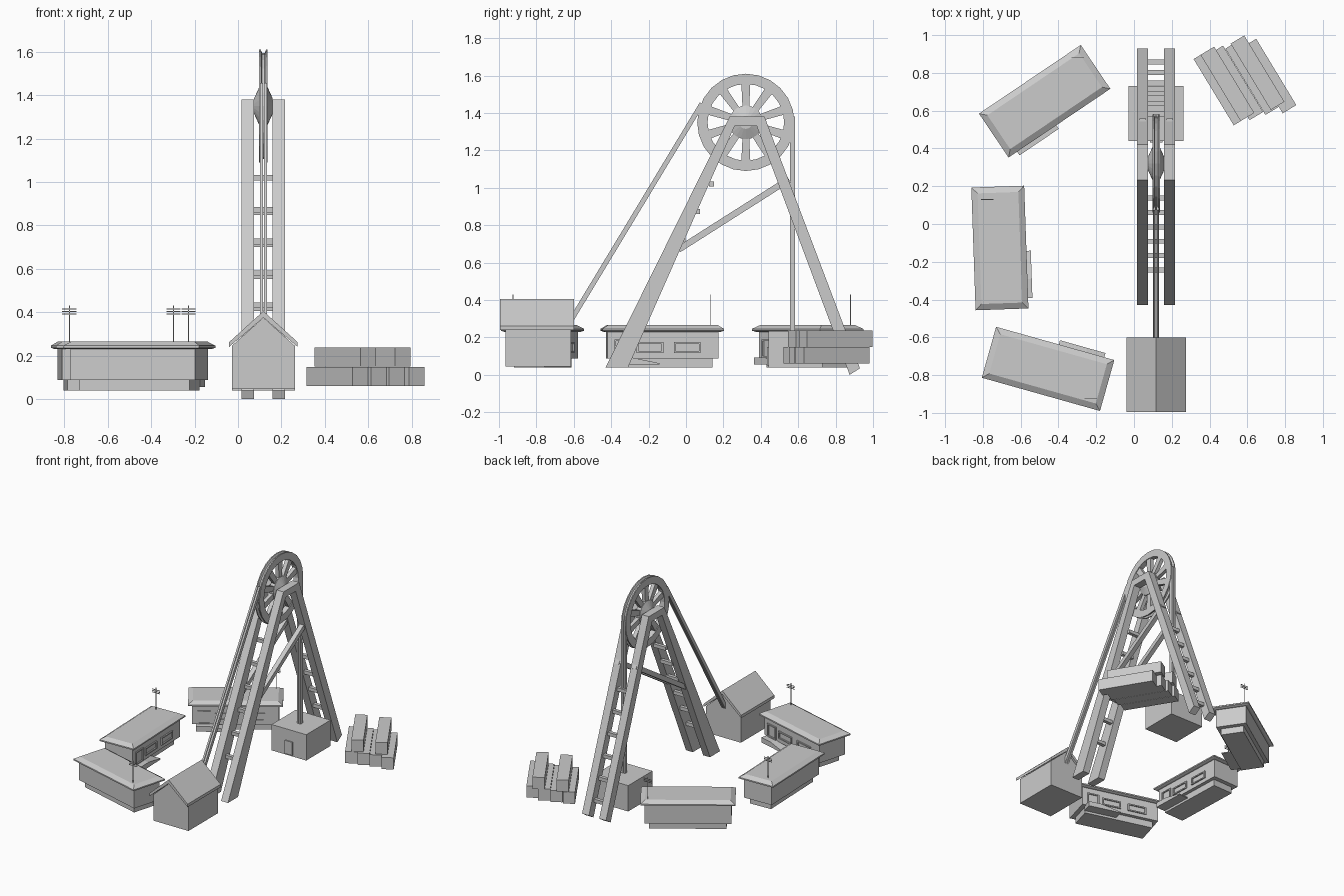
import bpy, bmesh, math
from mathutils import Vector, Matrix

if "Cube" in bpy.data.objects:
    bpy.data.objects.remove(bpy.data.objects["Cube"])

CX = 0.117            # centre line of the headframe
WY, WZ, WR = 0.32, 1.35, 0.26   # sheave wheel centre and radius


def make(name, bm, mat=None):
    bmesh.ops.recalc_face_normals(bm, faces=bm.faces)
    me = bpy.data.meshes.new(name)
    bm.to_mesh(me)
    bm.free()
    ob = bpy.data.objects.new(name, me)
    bpy.context.collection.objects.link(ob)
    if mat:
        ob.matrix_world = mat
    return ob


def box(name, x0, x1, y0, y1, z0, z1, mat=None):
    bm = bmesh.new()
    bmesh.ops.create_cube(bm, size=1)
    for v in bm.verts:
        v.co = Vector(((x0 + x1) / 2 + v.co.x * (x1 - x0),
                       (y0 + y1) / 2 + v.co.y * (y1 - y0),
                       (z0 + z1) / 2 + v.co.z * (z1 - z0)))
    return make(name, bm, mat)


def prism(name, pts, vec, mat=None):
    """Extrude a closed 3D outline along vec."""
    bm = bmesh.new()
    f = bm.faces.new([bm.verts.new(p) for p in pts])
    r = bmesh.ops.extrude_face_region(bm, geom=[f])
    bmesh.ops.translate(bm, vec=vec, verts=[g for g in r['geom'] if isinstance(g, bmesh.types.BMVert)])
    bm.faces.new(f.verts) if not f.is_valid else None
    return make(name, bm, mat)


def bar(name, x, a, b, wx, t):
    """Straight bar in the y-z plane from a to b, width wx and thickness t."""
    a, b = Vector((0, *a)), Vector((0, *b))
    d = (b - a).normalized()
    n = Vector((0, -d.z, d.y)) * t / 2
    pts = [p + Vector((x - wx / 2, 0, 0)) for p in (a + n, b + n, b - n, a - n)]
    return prism(name, pts, (wx, 0, 0))


def lathe(name, prof, seg, closed):
    """Spin (x, r) profile about the wheel axle."""
    bm = bmesh.new()
    rings = []
    for i in range(seg):
        a = 2 * math.pi * i / seg
        rings.append([bm.verts.new((CX + x, WY + r * math.sin(a), WZ + r * math.cos(a))) for x, r in prof])
    n = len(prof)
    for i in range(seg):
        p, q = rings[i], rings[(i + 1) % seg]
        for j in range(n if closed else n - 1):
            k = (j + 1) % n
            bm.faces.new((p[j], p[k], q[k], q[j]))
    if not closed:
        bm.faces.new([r[0] for r in rings])
        bm.faces.new([r[-1] for r in rings])
    return make(name, bm)


# Headframe: two A-shaped sides with diagonal braces
frame = [(-0.43, 0.04), (-0.31, 0.04), (0.26, 1.33), (0.378, 1.33),
         (0.875, 0.0), (0.93, 0.035), (0.42, 1.38), (0.233, 1.38)]
for s in (-1, 1):
    x = CX + s * 0.0715
    prism("headframe_side", [(x - 0.0285, y, z) for y, z in frame], (0.057, 0, 0))
    bar("diagonal_brace", x, (-0.04, 0.67), (0.55, 1.045), 0.035, 0.034)

# Ladder-like rungs between the legs
for k in range(6):
    z = 1.02 - 0.147 * k
    y = -0.37 + (z - 0.04) * 0.517
    box("front_rung", CX - 0.05, CX + 0.05, y - 0.013, y + 0.013, z - 0.013, z + 0.013)
    z = 0.86 - 0.147 * k
    y = 0.905 - z * 0.376
    box("back_rung", CX - 0.05, CX + 0.05, y - 0.013, y + 0.013, z - 0.013, z + 0.013)

# Sheave wheel: grooved rim, ten spokes, domed hub, axle
lathe("wheel_rim", [(-0.02, 0.205), (0.02, 0.205), (0.02, WR), (0.012, WR),
                    (0.006, 0.245), (-0.006, 0.245), (-0.012, WR), (-0.02, WR)], 24, True)
lathe("wheel_hub", [(-0.043, 0.035), (-0.018, 0.09), (0.018, 0.09), (0.043, 0.035)], 20, False)
lathe("wheel_axle", [(-0.07, 0.02), (0.07, 0.02)], 10, False)
for i in range(10):
    a = math.radians(36 * i)
    d, n = Vector((0, math.sin(a), math.cos(a))), Vector((0, math.cos(a), -math.sin(a)))
    c = Vector((CX - 0.014, WY, WZ))
    prism("wheel_spoke", [c + d * 0.08 + n * 0.018, c + d * 0.21 + n * 0.024,
                          c + d * 0.21 - n * 0.024, c + d * 0.08 - n * 0.018], (0.028, 0, 0))

# Hoist cables: down to the winding shed and down the shaft
for s in (-1, 1):
    bar("winding_cable", CX + s * 0.009, (0.085, 1.45), (-0.64, 0.25), 0.014, 0.026)
    bar("shaft_cable", CX + s * 0.009, (0.57, 1.38), (0.57, 0.2), 0.014, 0.026)

# Shaft hut with door frame
box("shaft_hut", CX - 0.145, CX + 0.145, 0.44, 0.73, 0.04, 0.235)
box("shaft_hut_door", CX - 0.033, CX + 0.033, 0.432, 0.45, 0.05, 0.15)

# Winding shed with gabled roof
shed = [(-0.145, 0.045), (0.145, 0.045), (0.145, 0.245), (0, 0.375), (-0.145, 0.245)]
prism("winding_shed", [(CX + x, -0.965, z) for x, z in shed], (0, 0.35, 0))
roof = [(-0.158, 0.24), (0, 0.375), (0.158, 0.24), (0.158, 0.262), (0, 0.405), (-0.158, 0.262)]
prism("winding_shed_roof", [(CX + x, -0.995, z) for x, z in roof], (0, 0.395, 0))


def house(x, y, deg, mast):
    m = Matrix.Translation((x, y, 0)) @ Matrix.Rotation(math.radians(deg), 4, 'Z')
    box("house_base", -0.265, 0.265, -0.085, 0.085, 0.038, 0.09, m)
    box("house_walls", -0.298, 0.298, -0.112, 0.112, 0.088, 0.236, m)
    # roof slab with a bevelled top
    bm = bmesh.new()
    rings = [[bm.verts.new((sx * a, sy * b, z)) for sx, sy in ((-1, -1), (1, -1), (1, 1), (-1, 1))]
             for a, b, z in ((0.31, 0.125, 0.23), (0.325, 0.14, 0.236), (0.325, 0.14, 0.246), (0.293, 0.108, 0.266))]
    for p, q in zip(rings, rings[1:]):
        for i in range(4):
            bm.faces.new((p[i], p[(i + 1) % 4], q[(i + 1) % 4], q[i]))
    bm.faces.new(rings[0])
    bm.faces.new(rings[-1])
    make("house_roof", bm, m)
    # framed windows and door on the yard side
    for n, u, w, z0, z1 in (("window", -0.07, 0.143, 0.118, 0.175), ("window", 0.13, 0.143, 0.118, 0.175),
                            ("door", -0.215, 0.09, 0.092, 0.19)):
        a, b, t = u - w / 2, u + w / 2, 0.009
        for x0, x1, c, d in ((a, a + t, z0, z1), (b - t, b, z0, z1),
                             (a + t, b - t, z0, z0 + t), (a + t, b - t, z1 - t, z1)):
            box(n + "_frame", x0, x1, -0.121, -0.105, c, d, m)
    # porch ramp
    ramp = [(-0.27, 0.055), (-0.27, 0.093), (-0.17, 0.093), (-0.02, 0.062), (-0.02, 0.055)]
    prism("porch_ramp", [(u, -0.163, z) for u, z in ramp], (0, 0.08, 0), m)
    # roof antenna, crossbars always along world x
    ax, ay = mast
    box("antenna_mast", ax - 0.002, ax + 0.002, ay - 0.002, ay + 0.002, 0.25, 0.43)
    for z in (0.392, 0.403, 0.414):
        box("antenna_bar", ax - 0.033, ax + 0.033, ay - 0.002, ay + 0.002, z - 0.002, z + 0.002)


house(-0.473, 0.65, 34, (-0.297, 0.88))
house(-0.71, -0.127, 92, (-0.777, 0.13))
house(-0.455, -0.767, 164.3, (-0.228, -0.925))

# Timber stack
m = Matrix.Translation((0.587, 0.757, 0)) @ Matrix.Rotation(math.radians(-58.8), 4, 'Z')
for w, u, z in ((-0.13, -0.24, 0.06), (-0.044, -0.22, 0.06), (0.042, -0.2, 0.06), (0.125, -0.16, 0.06),
                (-0.087, -0.24, 0.15), (0.08, -0.208, 0.15)):
    box("timber_block", u, u + 0.41, w - 0.042, w + 0.042, z, z + 0.088, m)
